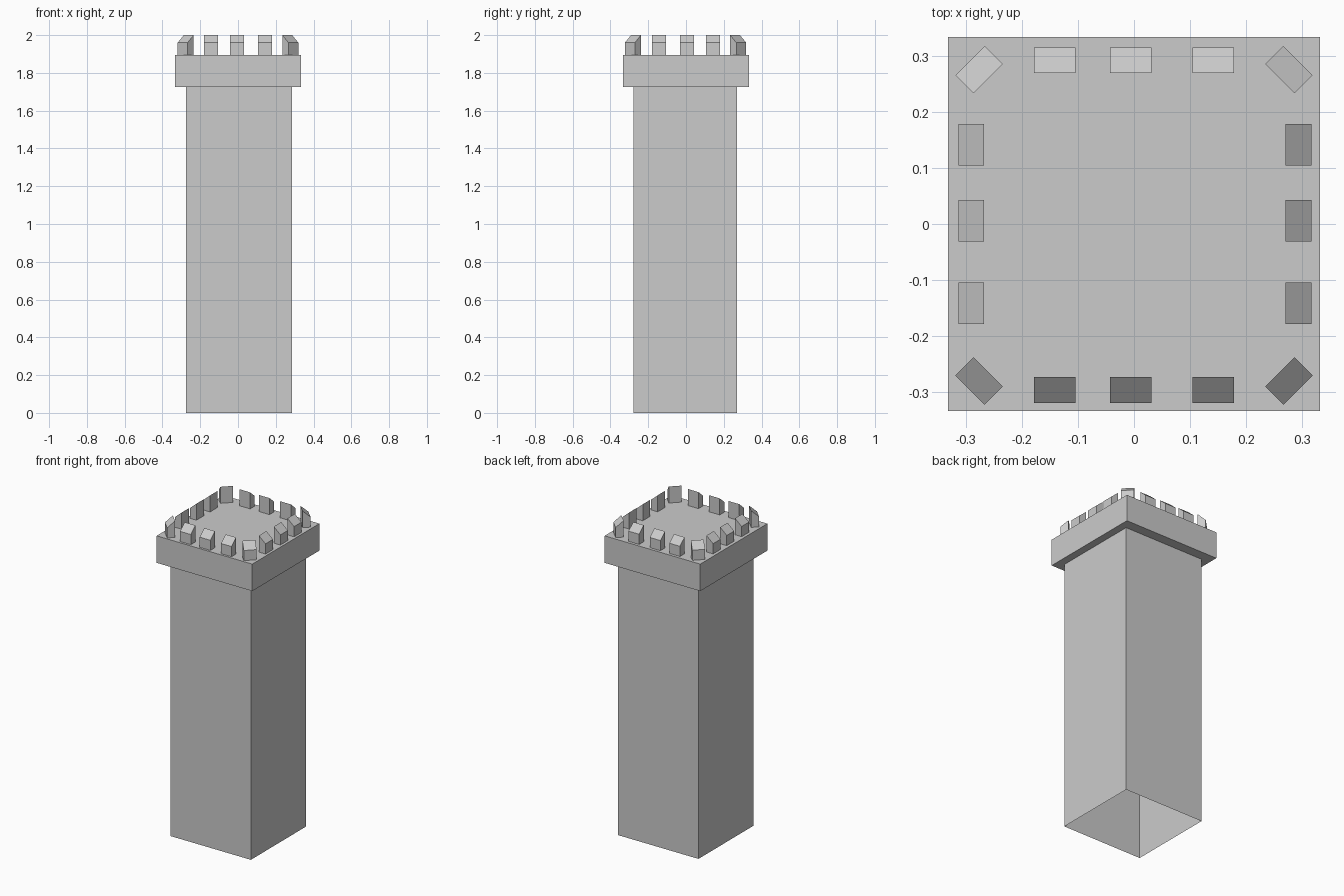
import bpy
import bmesh
from math import radians
from mathutils import Matrix, Vector

if "Cube" in bpy.data.objects:
    bpy.data.objects.remove(bpy.data.objects["Cube"])

stone = bpy.data.materials.new("grey stone")
stone.use_nodes = True
grey = (0.6, 0.6, 0.6, 1)
stone.diffuse_color = grey
stone.node_tree.nodes["Principled BSDF"].inputs["Base Color"].default_value = grey

SHAFT_TOP, DECK, TOP = 1.726, 1.896, 2.0


def add_block(name, low, high, shape=None, matrix=Matrix()):
    """Box between two corners, optionally reshaped before it is placed."""
    bm = bmesh.new()
    bmesh.ops.create_cube(bm, size=1)
    low, high = Vector(low), Vector(high)
    for v in bm.verts:
        v.co = [l + (h - l) * (c + 0.5) for l, h, c in zip(low, high, v.co)]
    if shape:
        shape(bm)
    bm.transform(matrix)
    mesh = bpy.data.meshes.new(name)
    bm.to_mesh(mesh)
    bm.free()
    mesh.materials.append(stone)
    obj = bpy.data.objects.new(name, mesh)
    bpy.context.collection.objects.link(obj)
    return obj


def open_bottom(bm):
    bm.normal_update()
    down = [f for f in bm.faces if f.normal.z < -0.9]
    bmesh.ops.delete(bm, geom=down, context="FACES_ONLY")


def slope_top(bm):
    # the outer edge (local -y) of the top is lower than the inner one
    for v in bm.verts:
        if v.co.z > 0.01 and v.co.y < 0:
            v.co.z = 0.064


# Hollow shaft and the wider platform
add_block("tower_shaft", (-0.276, -0.279, 0), (0.285, 0.27, SHAFT_TOP), open_bottom)
add_block("platform", (-0.333, -0.334, SHAFT_TOP), (0.333, 0.334, DECK))


# Merlons: three on each side and one turned at each corner
def add_merlon(name, x, y, angle):
    place = Matrix.Translation((x, y, DECK)) @ Matrix.Rotation(radians(angle), 4, "Z")
    add_block(name, (-0.037, -0.023, 0), (0.037, 0.023, TOP - DECK), slope_top, place)


for i, t in enumerate((-0.142, -0.006, 0.142), 1):
    add_merlon(f"front_merlon_{i}", t, -0.297, 0)
    add_merlon(f"back_merlon_{i}", t, 0.293, 180)
    add_merlon(f"left_merlon_{i}", 0.294, -t, 90)
    add_merlon(f"right_merlon_{i}", -0.291, -t, 270)

for name, x, y, angle in (("front_left", 0.277, -0.281, 45),
                          ("back_left", 0.277, 0.276, 135),
                          ("back_right", -0.277, 0.276, 225),
                          ("front_right", -0.277, -0.281, 315)):
    add_merlon(name + "_corner_merlon", x, y, angle)
